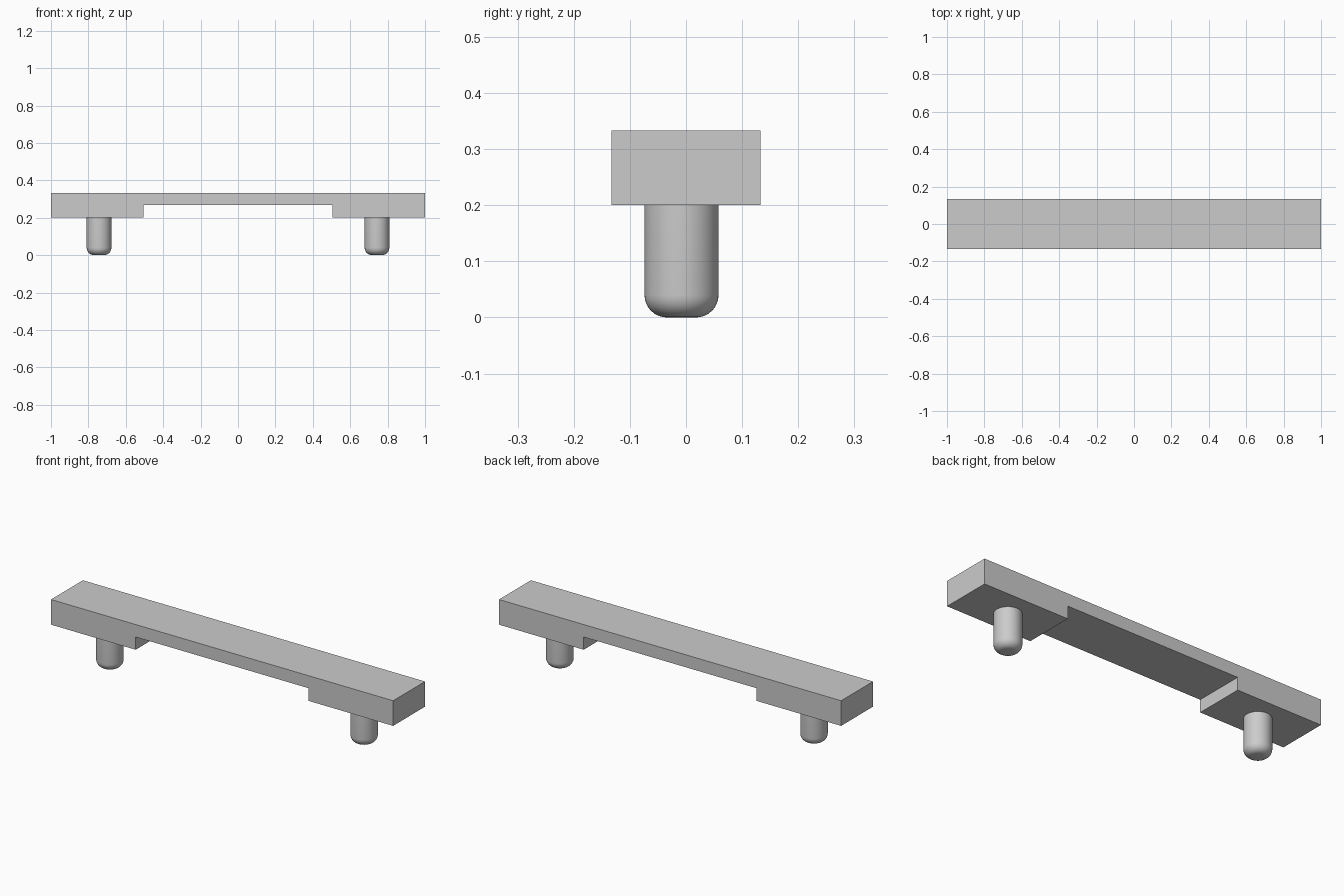
import bpy, bmesh, math

if "Cube" in bpy.data.objects:
    bpy.data.objects.remove(bpy.data.objects["Cube"])

grey = bpy.data.materials.new("light grey")
grey.diffuse_color = (0.6, 0.6, 0.6, 1)
grey.use_nodes = True
grey.node_tree.nodes["Principled BSDF"].inputs["Base Color"].default_value = grey.diffuse_color


def make_object(name, bm):
    bmesh.ops.recalc_face_normals(bm, faces=bm.faces)
    mesh = bpy.data.meshes.new(name)
    bm.to_mesh(mesh)
    bm.free()
    mesh.materials.append(grey)
    obj = bpy.data.objects.new(name, mesh)
    bpy.context.collection.objects.link(obj)
    return obj


# Bar: notched side profile extruded through the depth
HALF_DEPTH, BOTTOM, NOTCH, TOP = 0.133, 0.2, 0.267, 0.333
profile = [(-1, BOTTOM), (-0.505, BOTTOM), (-0.505, NOTCH), (0.505, NOTCH),
           (0.505, BOTTOM), (1, BOTTOM), (1, TOP), (-1, TOP)]
bm = bmesh.new()
face = bm.faces.new([bm.verts.new((x, -HALF_DEPTH, z)) for x, z in profile])
side = bmesh.ops.extrude_face_region(bm, geom=[face])["geom"]
bmesh.ops.translate(bm, vec=(0, 2 * HALF_DEPTH, 0),
                    verts=[v for v in side if isinstance(v, bmesh.types.BMVert)])
make_object("bar", bm)


# Pins: round pegs with a filleted lower rim
def pin(name, x, y=-0.008, radius=0.066, fillet=0.04, segments=48):
    bm = bmesh.new()
    bmesh.ops.create_cone(bm, cap_ends=True, segments=segments,
                          radius1=radius, radius2=radius, depth=BOTTOM)
    rim = [e for e in bm.edges if all(v.co.z < 0 for v in e.verts)]
    bmesh.ops.bevel(bm, geom=rim, offset=fillet, segments=8, profile=0.5,
                    affect='EDGES')
    obj = make_object(name, bm)
    obj.location = (x, y, BOTTOM / 2)
    bpy.ops.object.select_all(action='DESELECT')
    obj.select_set(True)
    bpy.context.view_layer.objects.active = obj
    bpy.ops.object.shade_smooth_by_angle(angle=math.radians(30))


pin("left_pin", -0.743)
pin("right_pin", 0.743)
